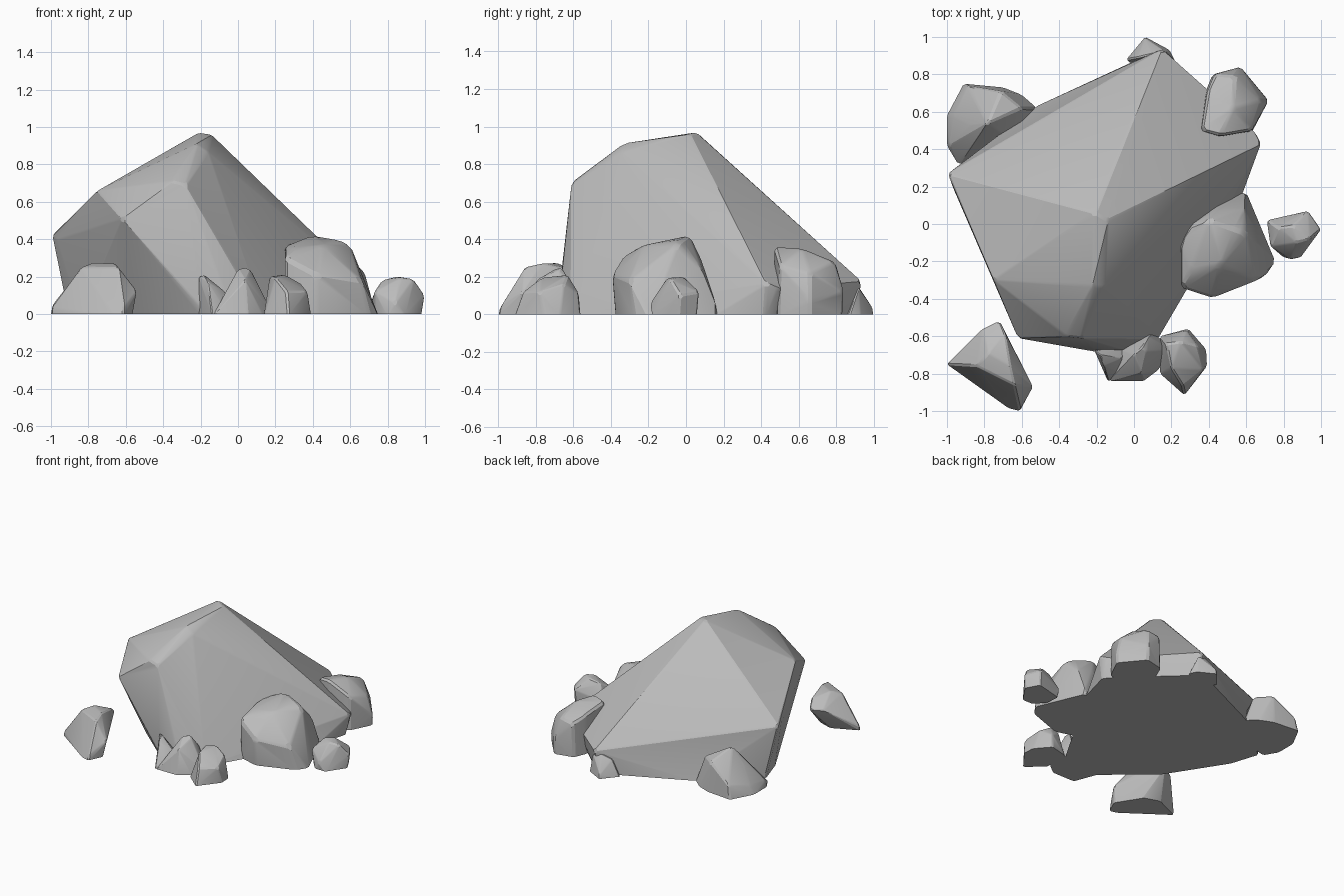
import bpy, bmesh, math

stone = bpy.data.materials.new("grey_stone")
stone.diffuse_color = (0.5, 0.5, 0.5, 1)


def hull(points):
    """Convex solid around the points, with coplanar faces merged."""
    bm = bmesh.new()
    for p in points:
        bm.verts.new(p)
    bmesh.ops.remove_doubles(bm, verts=bm.verts[:], dist=0.002)
    bmesh.ops.convex_hull(bm, input=bm.verts[:])
    loose = [v for v in bm.verts if not v.link_faces]
    bmesh.ops.delete(bm, geom=loose, context='VERTS')
    bmesh.ops.dissolve_limit(bm, angle_limit=math.radians(2),
                             verts=bm.verts[:], edges=bm.edges[:])
    return bm


def rock(name, corners, chamfer):
    """Boulder from its corner points, with narrow worn edges, flat on the ground."""
    bm = hull(corners)
    worn = []
    for v in bm.verts:
        grounded = v.co.z < 0.001
        for f in v.link_faces:
            a, b = [e.other_vert(v).co - v.co for e in v.link_edges if f in e.link_faces]
            step = min(chamfer, 0.3 * a.length, 0.3 * b.length)
            if grounded:
                # corners on the ground only slide along the ground
                worn += [v.co + d.normalized() * step for d in (a, b) if abs(d.z) < 0.001]
            else:
                worn.append(v.co + (a.normalized() + b.normalized()) * step)
    bm.free()
    bm = hull(worn)
    bmesh.ops.recalc_face_normals(bm, faces=bm.faces[:])
    me = bpy.data.meshes.new(name)
    bm.to_mesh(me)
    bm.free()
    me.materials.append(stone)
    ob = bpy.data.objects.new(name, me)
    bpy.context.collection.objects.link(ob)
    bpy.ops.object.select_all(action='DESELECT')
    ob.select_set(True)
    bpy.context.view_layer.objects.active = ob
    bpy.ops.object.shade_smooth_by_angle(angle=math.radians(18))


# Main boulder: ridge, shoulders, then ground outline
rock("main_boulder", [
    (-.21, .06, .97), (-.14, .02, .96), (-.22, -.33, .91),
    (-.16, -.34, .87), (-.36, -.60, .71), (-.28, -.61, .69),
    (-.62, -.61, .51), (-.75, -.30, .66), (-.995, .27, .42),
    (-.97, .20, .40), (.15, .935, .175), (.68, .43, .165), (.65, .49, .14),
    (-.91, .30, 0), (-.84, .08, 0), (-.56, -.36, 0), (-.20, -.685, .04),
    (-.20, -.67, 0), (-.03, -.685, 0), (.13, -.61, 0), (.58, .16, 0),
    (.65, .42, 0), (.58, .50, 0), (.14, .91, 0), (0, .87, 0),
    (-.52, .63, 0)], .012)

# Large stone on the right
rock("right_stone", [
    (.25, -.10, .36), (.30, -.01, .38), (.40, .02, .42), (.55, -.03, .395),
    (.60, -.05, .37), (.25, -.34, .30), (.30, -.25, .355), (.46, -.22, .37),
    (.42, -.395, .21), (.66, -.30, .18), (.59, .08, .25), (.45, .08, .30),
    (.25, -.33, 0), (.42, -.38, 0), (.70, -.28, 0), (.755, -.20, 0),
    (.60, .17, 0), (.40, .13, 0), (.25, -.05, 0), (.59, .16, .06)], .018)

# Small stone on the far right
rock("far_right_stone", [
    (.77, -.02, .18), (.85, -.01, .20), (.87, -.10, .195), (.94, -.08, .185),
    (.93, .07, .12), (1.0, -.03, .10), (.73, -.12, .12), (.84, -.19, .06),
    (.71, .02, .06), (.72, .01, 0), (.73, -.10, 0), (.80, -.18, 0),
    (.89, -.18, 0), (.985, -.04, 0), (.93, .06, 0)], .01)

# Stone behind on the right
rock("back_right_stone", [
    (.36, .50, .345), (.46, .47, .36), (.53, .62, .35), (.54, .79, .28),
    (.43, .80, .26), (.63, .50, .26), (.68, .66, .22), (.39, .70, .30),
    (.35, .52, 0), (.45, .46, 0), (.63, .49, 0), (.715, .66, 0),
    (.57, .835, 0), (.42, .80, 0), (.38, .70, 0), (.57, .84, .12),
    (.72, .66, .07)], .015)

# Stone behind on the left
rock("back_left_stone", [
    (-.78, .54, .31), (-.71, .71, .23), (-.60, .62, .22), (-.89, .74, .10),
    (-.87, .53, .20), (-.97, .58, .06), (-.99, .42, .05),
    (-1.0, .58, 0), (-1.0, .42, 0), (-.94, .32, 0), (-.91, .75, 0),
    (-.70, .73, 0), (-.60, .69, 0), (-.52, .62, 0), (-.60, .40, 0)], .012)

# Tip stone at the very back
rock("back_tip_stone", [
    (.02, .89, .13), (.10, .91, .16), (.17, .92, .14), (.08, .97, .07),
    (-.04, .88, 0), (.06, 1.0, 0), (.19, .93, 0), (.22, .87, 0),
    (.05, .80, 0), (.06, .995, .03)], .008)

# Detached stone at the front left
rock("front_left_stone", [
    (-.84, -.76, .25), (-.78, -.69, .275), (-.66, -.76, .272),
    (-.64, -.86, .25), (-.69, -.58, .23), (-.54, -.87, .12),
    (-.81, -.56, .18), (-.72, -.515, .18), (-.61, -.99, .04),
    (-1.0, -.75, .03), (-1.0, -.75, 0), (-.67, -.985, 0), (-.61, -1.0, 0),
    (-.56, -.89, 0), (-.68, -.70, 0), (-.80, -.66, 0)], .01)

# Cluster of shards at the front
rock("left_shard", [
    (-.21, -.68, .20), (-.18, -.70, .21), (-.16, -.76, .17),
    (-.07, -.72, .12), (-.21, -.66, 0), (-.14, -.84, 0), (-.05, -.80, 0),
    (0, -.64, 0)], .006)
rock("middle_shard", [
    (0, -.70, .24), (.04, -.66, .25), (.07, -.68, .235), (.04, -.80, .18),
    (.08, -.60, .15), (-.13, -.84, 0), (.05, -.84, 0), (.13, -.78, 0),
    (.19, -.67, 0), (.10, -.57, 0), (-.10, -.66, 0)], .008)
rock("right_shard", [
    (.17, -.64, .20), (.25, -.63, .21), (.20, -.77, .195), (.34, -.65, .16),
    (.26, -.87, .12), (.37, -.78, .12), (.28, -.57, .11),
    (.14, -.80, 0), (.27, -.915, 0), (.39, -.76, 0), (.385, -.67, 0),
    (.29, -.56, 0), (.14, -.60, 0)], .01)
